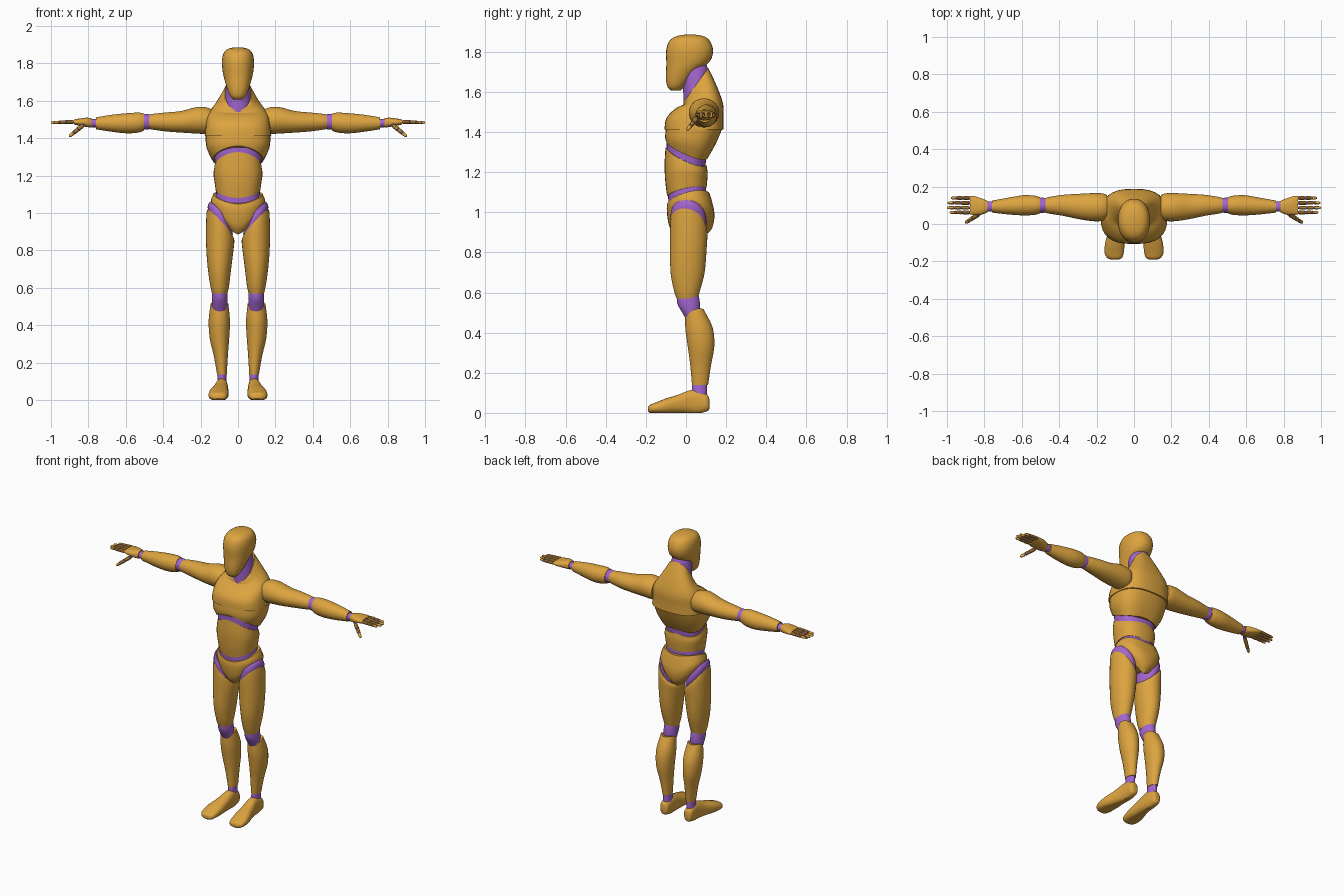
import bpy, bmesh, math
from mathutils import Vector


def material(name, rgb):
    m = bpy.data.materials.new(name)
    m.diffuse_color = (*rgb, 1)
    return m


GOLD = material("gold_shell", (0.72, 0.37, 0.05))
PURPLE = material("purple_joint", (0.36, 0.13, 0.62))


def finish(name, bm, mats, mirror=False):
    bmesh.ops.recalc_face_normals(bm, faces=bm.faces)
    me = bpy.data.meshes.new(name)
    bm.to_mesh(me)
    bm.free()
    for m in mats:
        me.materials.append(m)
    ob = bpy.data.objects.new(name, me)
    bpy.context.collection.objects.link(ob)
    bpy.ops.object.select_all(action='DESELECT')
    ob.select_set(True)
    bpy.context.view_layer.objects.active = ob
    bpy.ops.object.shade_smooth_by_angle(angle=math.radians(35))
    if mirror:
        mod = ob.modifiers.new("mirror", 'MIRROR')
        mod.use_mirror_merge = False
        mod.use_clip = False
    return ob


def refine(rings, steps):
    """Catmull-Rom interpolation of the ring values."""
    out = []
    for i in range(len(rings) - 1):
        p0, p1 = rings[max(i - 1, 0)], rings[i]
        p2, p3 = rings[i + 1], rings[min(i + 2, len(rings) - 1)]
        for s in range(steps):
            t = s / steps
            out.append([0.5 * (2 * b + (c - a) * t + (2 * a - 5 * b + 4 * c - d) * t * t
                               + (3 * b - a - 3 * c + d) * t ** 3)
                        for a, b, c, d in zip(p0, p1, p2, p3)])
    out.append(list(rings[-1]))
    return out


def loft(name, rings, mat=GOLD, axis='z', power=2.0, mirror=False, steps=3, sides=32):
    """Ring: along, centre u, centre v, radius u, radius v, tilt u, tilt v, arch."""
    rings = [tuple(r) + (0,) * (8 - len(r)) for r in rings]
    bm = bmesh.new()
    loops = []
    for a, u, v, ru, rv, tu, tv, arch in refine(rings, steps):
        loop = []
        for k in range(sides):
            ang = 2 * math.pi * k / sides
            c, s = math.cos(ang), math.sin(ang)
            c = math.copysign(abs(c) ** (2 / power), c)
            s = math.copysign(abs(s) ** (2 / power), s)
            w = a + tu * c + tv * s + arch * abs(c) ** 1.5
            p, q = u + ru * c, v + rv * s
            co = {'z': (p, q, w), 'x': (w, p, q), 'y': (p, w, q)}[axis]
            loop.append(bm.verts.new((co[0], co[1], max(co[2], 0))))
        loops.append(loop)
    for l0, l1 in zip(loops, loops[1:]):
        for k in range(sides):
            j = (k + 1) % sides
            bm.faces.new((l0[k], l0[j], l1[j], l1[k]))
    bm.faces.new(loops[0])
    bm.faces.new(loops[-1])
    return finish(name, bm, [mat], mirror)


def digit(name, start, end, r):
    """Finger of three shells with a narrow joint before each."""
    start, end = Vector(start), Vector(end)
    rot = (end - start).to_track_quat('Z', 'Y')
    length = (end - start).length
    bm = bmesh.new()
    prev = None
    stations = [(0, .75, 1), (.12, .75, 1), (.12, 1, 0), (.4, 1, 0), (.4, .75, 1), (.46, .75, 1),
                (.46, .95, 0), (.68, .9, 0), (.68, .7, 1), (.74, .7, 1), (.74, .85, 0),
                (.93, .75, 0), (1, .35, 0)]
    for t, f, m in stations:
        loop = [bm.verts.new(start + rot @ Vector((r * f * math.cos(k * math.pi / 5),
                                                  r * f * math.sin(k * math.pi / 5), t * length)))
                for k in range(10)]
        if prev:
            for k in range(10):
                j = (k + 1) % 10
                bm.faces.new((prev[k], prev[j], loop[j], loop[k])).material_index = m
        prev = loop
    bm.faces.new(prev)
    finish(name, bm, [GOLD, PURPLE], True)


# Head and neck
loft("head", [(1.606, -.055, -.055, .0, .0)] and [
    (1.608, 0, -.05, .026, .026), (1.632, 0, -.045, .046, .047, 0, .008),
    (1.685, 0, -.02, .064, .08, 0, .02), (1.745, 0, .01, .08, .108, 0, .005),
    (1.805, 0, .018, .086, .117), (1.85, 0, .018, .079, .103),
    (1.874, 0, .02, .06, .077), (1.884, 0, .02, .03, .038), (1.886, 0, .02, .005, .006)],
    power=2.2)
loft("neck", [(1.53, 0, .055, .07, .07, 0, .03), (1.63, 0, .048, .068, .06, 0, .085),
              (1.72, 0, .04, .06, .058, 0, .02)], PURPLE)

# Torso shells
loft("upper_chest", [
    (1.412, 0, .04, .178, .147), (1.47, 0, .044, .172, .142), (1.53, 0, .068, .16, .117, 0, .01),
    (1.585, 0, .068, .112, .083, 0, .05), (1.635, 0, .05, .07, .061, 0, .085)], power=2.7)
loft("rib_cage", [
    (1.315, 0, .003, .135, .105, 0, -.045, -.03), (1.36, 0, .022, .168, .126, 0, -.02, -.012),
    (1.425, 0, .042, .174, .142)], power=2.5)
loft("chest_joint", [(1.26, 0, 0, .12, .096, 0, -.045, -.03),
                     (1.335, 0, .002, .128, .1, 0, -.045, -.03)], PURPLE, power=2.4)
loft("abdomen", [
    (1.282, 0, 0, .125, .102, 0, -.045, -.03), (1.22, 0, 0, .131, .107, 0, -.015, -.01),
    (1.16, 0, .002, .126, .105, 0, .01, .01), (1.1, 0, .004, .119, .098, 0, .02, .022)], power=2.4)
loft("waist_joint", [(1.12, 0, .005, .115, .095, 0, .02, .025),
                     (1.03, 0, .008, .12, .094, 0, .02, .025)], PURPLE, power=2.4)

# Pelvis with a V-shaped lower edge
loft("pelvis", [
    (1.072, 0, .012, .132, .104, 0, .025, .03), (1.04, 0, .016, .143, .112, 0, .02, .035),
    (.98, 0, .025, .145, .117, 0, .01, .075), (.92, 0, .025, .138, .105, 0, 0, .11),
    (.885, 0, .02, .105, .075, 0, 0, .11)], power=2.2)

# Legs
loft("hip_joint", [(1.0, .09, .012, .06, .083, .06, -.01), (.96, .095, .012, .067, .09, .075, -.012),
                   (.92, .095, .012, .062, .08, .07, -.012)], PURPLE, mirror=True)
loft("thigh", [
    (.942, .095, .012, .071, .088, .075, -.02), (.91, .095, .014, .075, .093, .055, -.012),
    (.82, .096, .012, .074, .091), (.70, .099, .008, .062, .085),
    (.61, .098, .005, .05, .065), (.57, .098, .006, .041, .053)], mirror=True)
loft("knee_joint", [(.61, .098, .008, .038, .05), (.55, .098, .012, .042, .057),
                    (.5, .098, .025, .04, .044), (.46, .098, .04, .034, .035)], PURPLE, mirror=True)
loft("shin", [
    (.495, .099, .042, .047, .046, 0, .02, .02), (.42, .1, .065, .057, .068, 0, .005, .005),
    (.33, .099, .075, .052, .066), (.24, .092, .073, .038, .052), (.138, .086, .07, .026, .04)],
    mirror=True)
loft("ankle_joint", [(.15, .086, .068, .023, .036), (.09, .086, .066, .025, .038)],
     PURPLE, mirror=True)
loft("foot", [
    (.116, .088, .045, .015, .025), (.105, .088, .05, .028, .042), (.06, .087, .055, .032, .058),
    (.02, .088, .055, .035, .058), (-.04, .094, .044, .043, .046), (-.1, .102, .034, .052, .038),
    (-.155, .106, .024, .051, .026), (-.18, .104, .02, .04, .02), (-.19, .103, .018, .022, .01)],
    axis='y', power=2.4, mirror=True)

# Arms
loft("upper_arm", [
    (.145, .09, 1.492, .066, .064), (.17, .09, 1.494, .074, .071), (.22, .09, 1.496, .075, .071),
    (.30, .094, 1.488, .067, .058), (.38, .1, 1.487, .056, .051), (.45, .1, 1.488, .045, .043),
    (.482, .1, 1.488, .037, .037)], axis='x', mirror=True)
loft("elbow_joint", [(.455, .1, 1.488, .034, .035), (.49, .1, 1.488, .041, .042),
                     (.53, .1, 1.488, .036, .037)], PURPLE, axis='x', mirror=True)
loft("forearm", [
    (.502, .1, 1.486, .043, .045), (.53, .1, 1.484, .051, .053), (.59, .1, 1.48, .054, .054),
    (.67, .096, 1.48, .045, .046), (.758, .093, 1.48, .032, .032)], axis='x', mirror=True)
loft("wrist_joint", [(.74, .093, 1.48, .027, .024), (.8, .093, 1.482, .027, .022)],
     PURPLE, axis='x', mirror=True)
loft("hand", [
    (.782, .093, 1.482, .03, .025), (.81, .093, 1.485, .042, .025), (.85, .098, 1.486, .05, .019),
    (.878, .101, 1.487, .049, .013)], axis='x', power=2.5, mirror=True)

# Fingers and thumb
for i, (y, tip) in enumerate([(.062, .985), (.087, 1.0), (.113, .997), (.139, .978)]):
    digit(f"finger_{i + 1}", (.868, y, 1.488), (tip, y, 1.484), .0105)
digit("thumb", (.825, .055, 1.472), (.902, .006, 1.41), .012)
